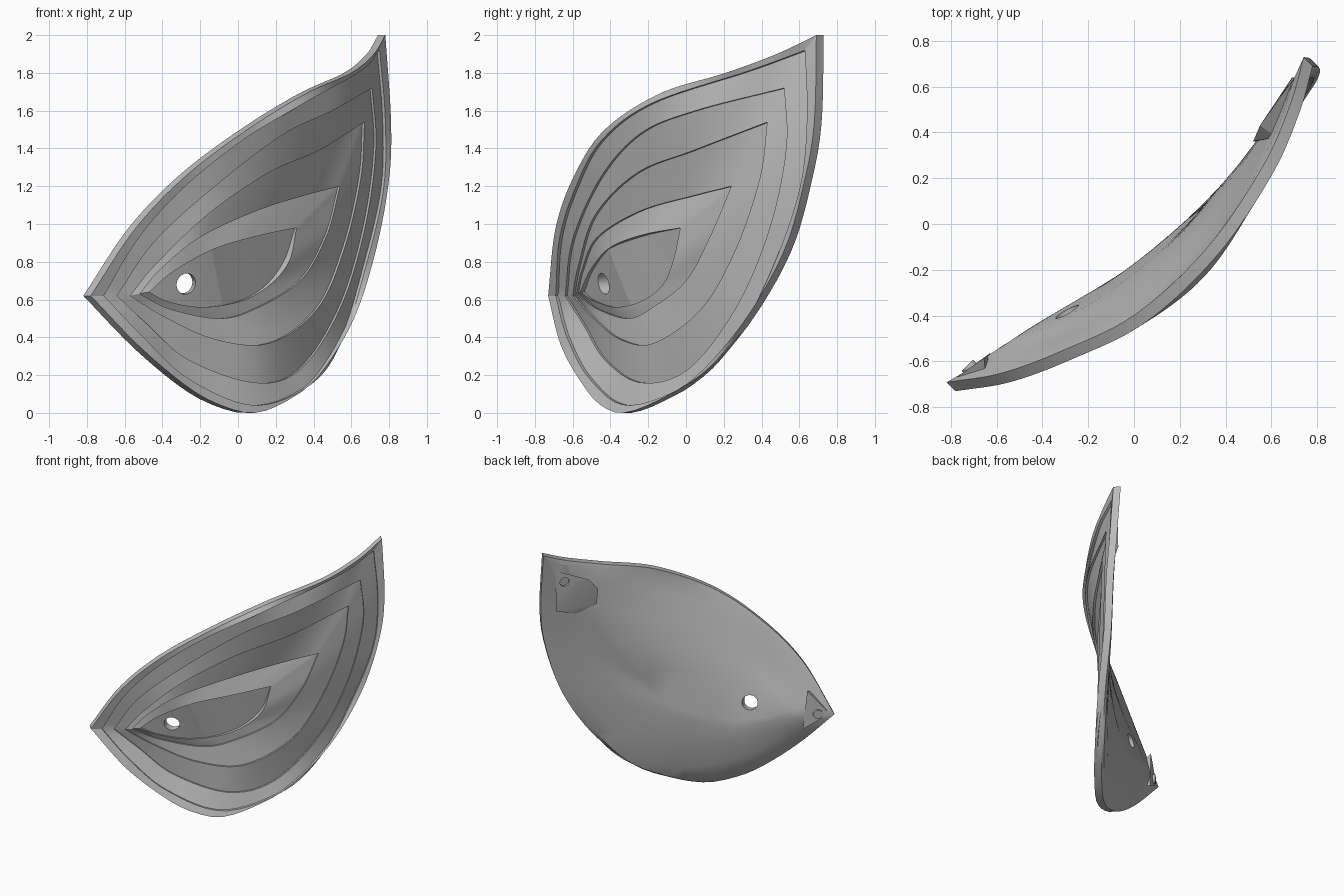
import bpy, bmesh, math
from mathutils import Vector

if "Cube" in bpy.data.objects:
    bpy.data.objects.remove(bpy.data.objects["Cube"], do_unlink=True)

N = 48                                          # samples along each half of a loop
M = 2 * N
BACK = Vector((-1, 1, 0)).normalized()          # direction from the dish front to its back

grey = bpy.data.materials.new("plain grey")
grey.use_nodes = True
grey.diffuse_color = (0.5, 0.5, 0.5, 1)
grey.node_tree.nodes["Principled BSDF"].inputs["Base Color"].default_value = (0.5, 0.5, 0.5, 1)


def curve(points):
    """Smooth curve through points (hundredths), resampled to N even steps."""
    p = [Vector(q) / 100 for q in points]
    p = [p[0] * 2 - p[1]] + p + [p[-1] * 2 - p[-2]]
    dense = []
    for a, b, c, d in zip(p, p[1:], p[2:], p[3:]):
        for k in range(30):
            t = k / 30
            dense.append(0.5 * (2 * b + (c - a) * t + (2 * a - 5 * b + 4 * c - d) * t ** 2
                                + (3 * b - a - 3 * c + d) * t ** 3))
    dense.append(p[-2])
    run = [0.0]
    for a, b in zip(dense, dense[1:]):
        run.append(run[-1] + (b - a).length)
    out, j = [], 0
    for i in range(N + 1):
        s = run[-1] * i / N
        while j < len(run) - 2 and run[j + 1] < s:
            j += 1
        out.append(dense[j].lerp(dense[j + 1], (s - run[j]) / (run[j + 1] - run[j])))
    return out


def loop(corner, upper, tip, lower):
    """Closed leaf-shaped loop: corner, upper side, tip, lower side."""
    return curve([corner, *upper, tip])[:-1] + curve([tip, *lower, corner])[:-1]


def shift(ring, depth):
    return [p + BACK * depth for p in ring]


def finish(name, bm, angle=24):
    bmesh.ops.recalc_face_normals(bm, faces=bm.faces)
    mesh = bpy.data.meshes.new(name)
    bm.to_mesh(mesh)
    bm.free()
    mesh.materials.append(grey)
    ob = bpy.data.objects.new(name, mesh)
    bpy.context.collection.objects.link(ob)
    smooth(ob, angle)
    return ob


def smooth(ob, angle=24):
    bpy.ops.object.select_all(action='DESELECT')
    ob.select_set(True)
    bpy.context.view_layer.objects.active = ob
    bpy.ops.object.shade_smooth_by_angle(angle=math.radians(angle))


def cylinder(name, centre, axis, radius, depth):
    bm = bmesh.new()
    bmesh.ops.create_cone(bm, cap_ends=True, segments=32, radius1=radius, radius2=radius, depth=depth)
    ob = finish(name, bm)
    ob.rotation_mode = 'QUATERNION'
    ob.rotation_quaternion = Vector(axis).to_track_quat('Z', 'Y')
    ob.location = centre
    return ob


def drill(ob, centre, axis, radius, depth):
    cutter = cylinder("hole_cutter", centre, axis, radius, depth)
    cutter.hide_render = True
    mod = ob.modifiers.new("hole", 'BOOLEAN')
    mod.operation = 'DIFFERENCE'
    mod.solver = 'EXACT'
    mod.object = cutter
    bpy.context.view_layer.objects.active = ob
    bpy.ops.object.modifier_apply(modifier=mod.name)
    bpy.data.objects.remove(cutter, do_unlink=True)
    smooth(ob)


def wedge(name, points):
    bm = bmesh.new()
    for p in points:
        bm.verts.new(p)
    bmesh.ops.convex_hull(bm, input=bm.verts)
    return finish(name, bm, 15)


# Rim and terrace edges, from the outside in
outer = loop((-78, -73, 62),
             [(-54, -69, 98), (-27, -59, 126), (5, -43, 150), (36, -14, 169), (60, 21, 180), (72, 48, 190)],
             (78, 69, 200),
             [(81, 68, 155), (80, 63, 124), (73, 52, 86), (61, 31, 49), (43, 6, 20), (27, -14, 7),
              (9, -33, 0), (-9, -45, 4), (-27, -54, 14), (-52, -66, 35)])
rim = loop((-71, -69, 62),
           [(-53, -67, 92), (-30, -59, 118), (2, -45, 144), (35, -18, 164), (65, 33, 181)],
           (75, 63, 192),
           [(78, 64, 155), (77, 60, 118), (67, 45, 75), (56, 26, 40), (40, 2, 16),
            (9, -31, 4), (-26, -51, 18), (-50, -63, 40)])
terrace_one = loop((-64, -64, 62),
                   [(-43, -60, 92), (-6, -45, 125), (25, -24, 148), (50, 5, 160)],
                   (71, 52, 172),
                   [(73, 53, 140), (67, 44, 97), (54, 26, 55), (33, 1, 23),
                    (9, -24, 16), (-26, -43, 28), (-47, -54, 46)])
terrace_two = loop((-57, -60, 62),
                   [(-44, -57, 78), (-16, -48, 105), (16, -26, 127), (43, 4, 139)],
                   (67, 43, 154),
                   [(65, 39, 124), (56, 26, 86), (42, 8, 55), (17, -17, 37),
                    (-12, -35, 39), (-39, -50, 51)])
terrace_three = loop((-52, -58, 63),
                     [(-41, -55, 76), (-20, -47, 93), (10, -24, 107), (35, 4, 115)],
                     (54, 24, 120),
                     [(47, 13, 94), (33, 0, 70), (9, -19, 55), (-10, -31, 50), (-36, -47, 55)])
pocket = loop((-47, -56, 64),
              [(-34, -51, 75), (-12, -41, 87), (12, -24, 94)],
              (31, -3, 98),
              [(27, -7, 80), (16, -13, 67), (1, -24, 59), (-19, -37, 56), (-37, -48, 59)])

# Pocket floor: three flat facets between four stations
floor = [p.copy() for p in pocket]
stations = [0, round(N * 0.42), round(N * 0.77), N]
recess = [0.03, 0.008, 0.04, 0.012]
for side in (lambda i: i, lambda i: (M - i) % M):
    for k in range(3):
        a, b = stations[k], stations[k + 1]
        wa = pocket[side(a)].dot(BACK) + recess[k]
        wb = pocket[side(b)].dot(BACK) + recess[k + 1]
        for i in range(a, b + 1):
            p = pocket[side(i)]
            w = wa + (wb - wa) * (i - a) / (b - a)
            floor[side(i)] = p + BACK * max(w - p.dot(BACK), 0.006)

# Shell: stepped front, rim edge, even thickness to a smooth back
rings = [floor, pocket]
for ring, drop in ((terrace_three, 0.014), (terrace_two, 0.016), (terrace_one, 0.016), (rim, 0.02)):
    rings += [shift(ring, drop), ring]
rings += [outer, shift(outer, 0.055)]
front_count = len(rings)
for ring, depth in ((rim, 0.058), (terrace_one, 0.062), (terrace_two, 0.065),
                    (terrace_three, 0.07), (pocket, 0.078)):
    rings.append(shift(ring, depth))

bm = bmesh.new()
rows = [[bm.verts.new(p) for p in ring] for ring in rings]
for r, s in zip(rows, rows[1:]):
    for i in range(M):
        bm.faces.new((r[i], r[(i + 1) % M], s[(i + 1) % M], s[i]))
for r in (rows[0], rows[-1]):
    bm.faces.new((r[0], r[1], r[M - 1]))
    for i in range(1, N - 1):
        bm.faces.new((r[i], r[i + 1], r[M - i - 1], r[M - i]))
    bm.faces.new((r[N - 1], r[N], r[N + 1]))
for i in stations[1:3]:
    bm.edges.get((rows[0][i], rows[0][M - i])).smooth = False
back_verts = [v for row in rows[front_count:] for v in row]
for k in range(3):
    bmesh.ops.smooth_vert(bm, verts=back_verts, factor=0.5,
                          use_axis_x=True, use_axis_y=True, use_axis_z=False)
shell = finish("shell", bm)

# Sight hole through the pocket
drill(shell, (-0.28, -0.42, 0.685), (-0.3, 0.95, 0.1), 0.056, 0.5)

# Mount behind the upper tip, with a socket
tip_mount = wedge("tip_mount", [
    (0.70, 0.64, 1.86), (0.55, 0.43, 1.75), (0.69, 0.64, 1.54), (0.52, 0.36, 1.66),
    (0.53, 0.36, 1.54), (0.62, 0.48, 1.48), (0.62, 0.38, 1.72), (0.69, 0.55, 1.80)])
drill(tip_mount, (0.66, 0.58, 1.76), BACK, 0.035, 0.1)

# Mount behind the side corner, with a peg
wedge("corner_mount", [
    (-0.79, -0.68, 0.62), (-0.655, -0.585, 0.80), (-0.63, -0.565, 0.50),
    (-0.65, -0.63, 0.78), (-0.61, -0.60, 0.52)])
cylinder("corner_peg", (-0.71, -0.635, 0.62), BACK, 0.035, 0.05)
